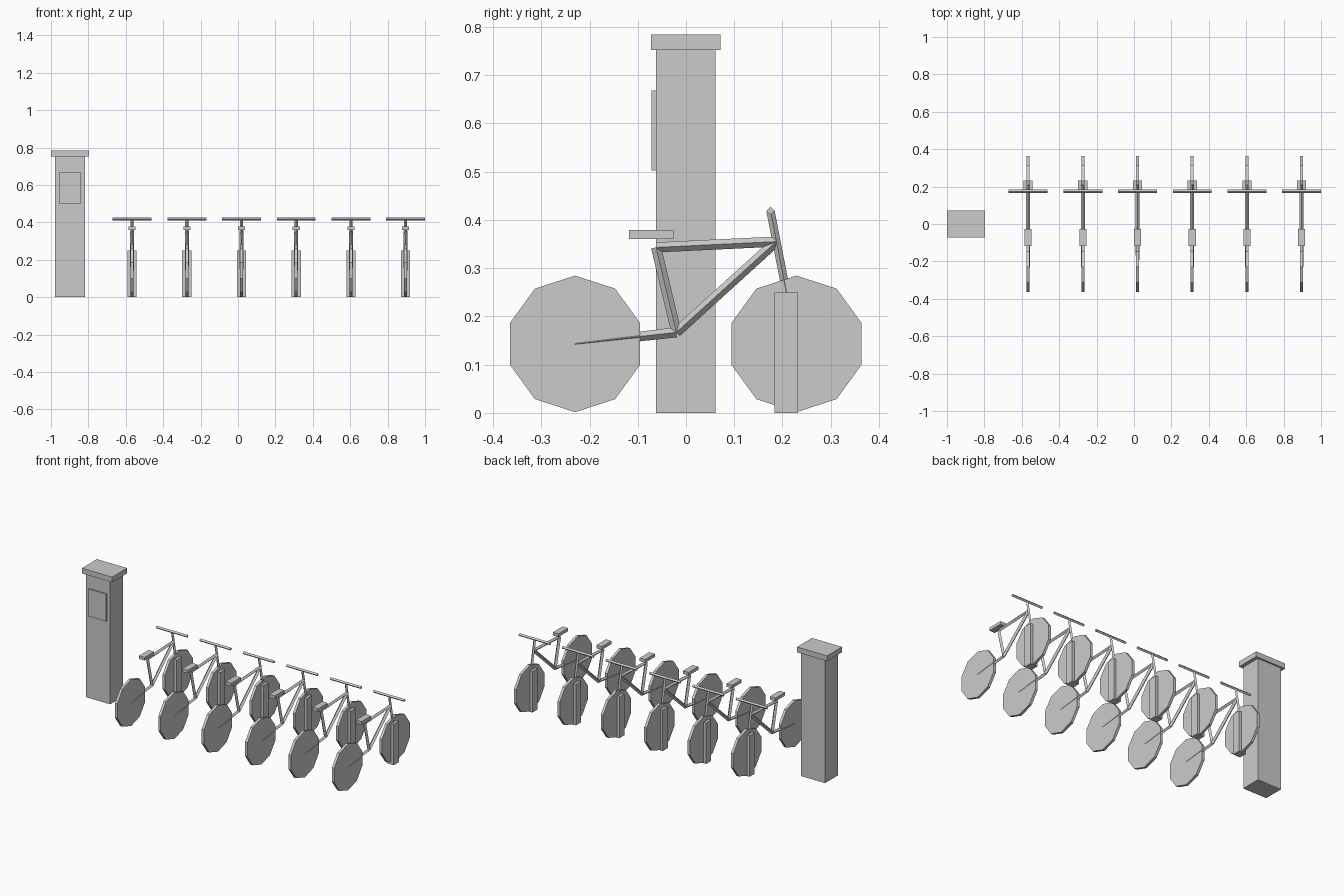
import bpy, bmesh, math
from mathutils import Vector, Matrix

cube = bpy.data.objects.get("Cube")
if cube:
    bpy.data.objects.remove(cube, do_unlink=True)

GREY = (0.6, 0.6, 0.6, 1.0)
grey = bpy.data.materials.new("light grey")
grey.use_nodes = True
grey.diffuse_color = GREY
grey.node_tree.nodes["Principled BSDF"].inputs["Base Color"].default_value = GREY


def finish(name, bm):
    mesh = bpy.data.meshes.new(name)
    bm.to_mesh(mesh)
    bm.free()
    mesh.materials.append(grey)
    obj = bpy.data.objects.new(name, mesh)
    bpy.context.scene.collection.objects.link(obj)
    return obj


def box(name, lo, hi):
    lo, hi = Vector(lo), Vector(hi)
    bm = bmesh.new()
    bmesh.ops.create_cube(bm, size=1, matrix=Matrix.Translation((lo + hi) / 2)
                          @ Matrix.Diagonal((hi - lo).to_4d()))
    return finish(name, bm)


def tube(name, start, end, r1, r2, sides=4, turn=0.0):
    """Straight prism between two points; four sides give a diamond section."""
    start, end = Vector(start), Vector(end)
    axis = (end - start).normalized()
    # Keep one corner of the section pointing sideways, or along y for cross bars
    side = Vector((0, 1, 0)) if abs(axis.x) > 0.9 else Vector((1, 0, 0))
    frame = Matrix((side, axis.cross(side), axis)).transposed().to_4x4()
    bm = bmesh.new()
    bmesh.ops.create_cone(bm, cap_ends=True, segments=sides, radius1=r1, radius2=r2,
                          depth=(end - start).length,
                          matrix=Matrix.Translation((start + end) / 2) @ frame
                          @ Matrix.Rotation(turn, 4, 'Z'))
    return finish(name, bm)


def bicycle(x, n):
    def p(y, z, dx=0.0):
        return (x + dx, y, z)

    rear, front = (-0.23, 0.143), (0.229, 0.143)
    crank, saddle, head, bar = (-0.02, 0.167), (-0.062, 0.343), (0.187, 0.355), (0.175, 0.419)

    # Solid ten-sided wheels
    for label, hub in (("rear_wheel", rear), ("front_wheel", front)):
        tube(f"{label}_{n}", p(*hub, -0.008), p(*hub, 0.008), 0.1415, 0.1415, 10)

    # Frame
    tube(f"top_tube_{n}", p(*saddle), p(*head), 0.0105, 0.0105)
    tube(f"down_tube_{n}", p(*head), p(*crank), 0.0105, 0.0105)
    tube(f"seat_tube_{n}", p(*saddle), p(*crank), 0.0105, 0.0105)
    tube(f"chain_stay_{n}", p(*crank), p(*rear), 0.0105, 0.009)
    tube(f"fork_{n}", p(*bar), p(*front), 0.0085, 0.0085)

    # Handlebar and seat
    tube(f"handlebar_{n}", p(*bar, -0.104), p(*bar, 0.104), 0.0085, 0.0085)
    box(f"seat_{n}", p(-0.118, 0.36, -0.019), p(-0.026, 0.379, 0.019))

    # Docking post around the front wheel
    box(f"dock_post_{n}", p(0.183, 0.0, -0.0245), p(0.232, 0.25, 0.0245))


# Payment kiosk
box("kiosk_body", (-0.979, -0.062, 0), (-0.818, 0.061, 0.752))
box("kiosk_cap", (-1.0, -0.073, 0.752), (-0.797, 0.071, 0.784))
box("kiosk_screen", (-0.958, -0.071, 0.502), (-0.839, -0.06, 0.668))

# Row of six docked bicycles
for i in range(6):
    bicycle(-0.566 + 0.2924 * i, i + 1)
